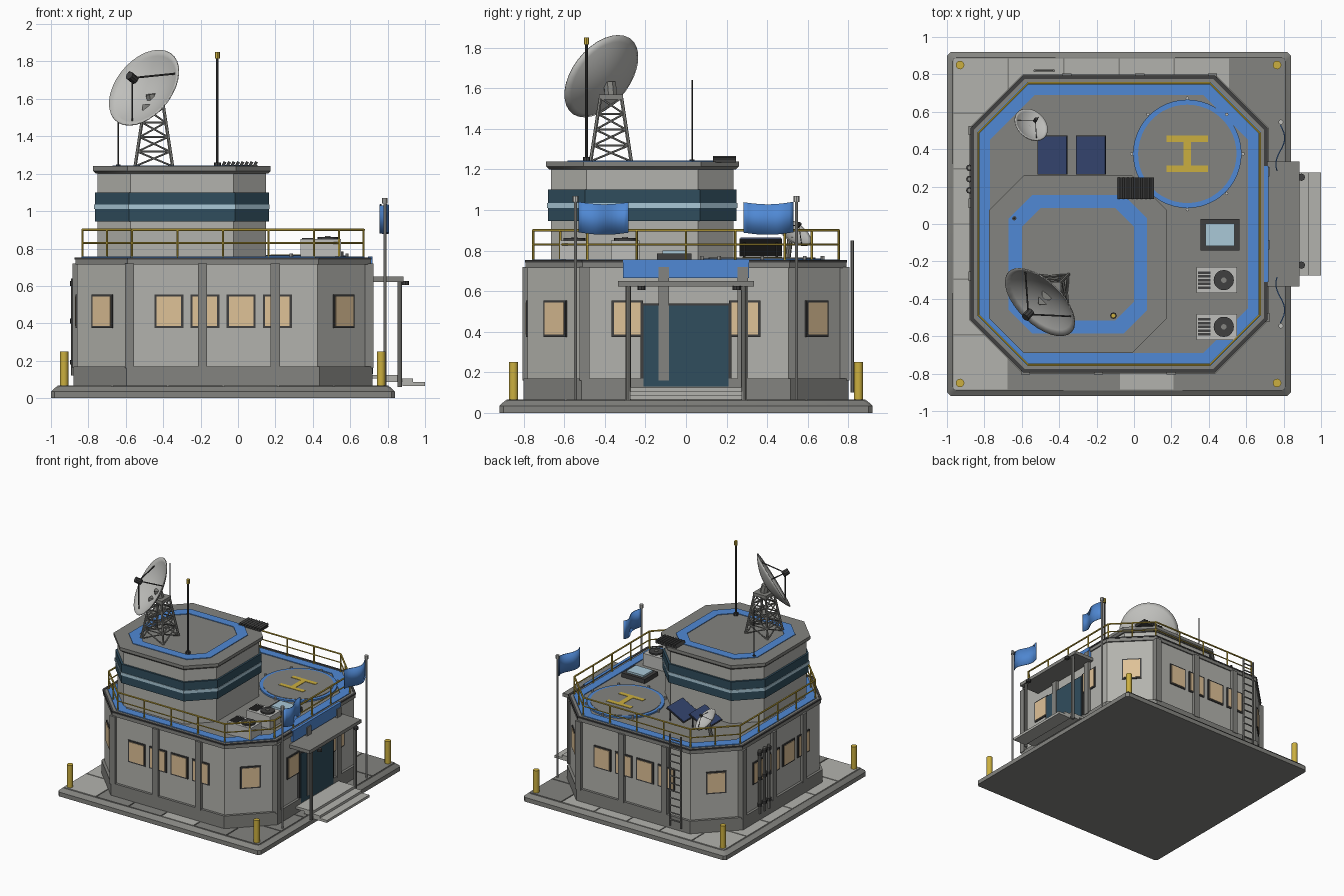
import bpy, bmesh, math
from mathutils import Vector, Matrix

default_cube = bpy.data.objects.get("Cube")
if default_cube:
    bpy.data.objects.remove(default_cube, do_unlink=True)


def material(name, red, green, blue):
    mat = bpy.data.materials.new(name)
    mat.use_nodes = True
    mat.diffuse_color = (red, green, blue, 1)
    mat.node_tree.nodes["Principled BSDF"].inputs["Base Color"].default_value = (red, green, blue, 1)
    return mat


WALL = material("light wall grey", .45, .45, .42)
CONCRETE = material("concrete grey", .23, .23, .215)
DARK = material("dark metal", .05, .05, .05)
YELLOW = material("safety yellow", .6, .43, .05)
BLUE = material("bright blue", .08, .25, .66)
TEAL = material("dark teal glass", .03, .075, .11)
GLASS = material("pale blue glass", .4, .58, .68)
AMBER = material("warm window", .74, .54, .31)
NAVY = material("solar navy", .035, .06, .16)
PALE = material("pale equipment grey", .52, .52, .5)


def finish(name, bm, mat, thickness=0):
    bmesh.ops.recalc_face_normals(bm, faces=bm.faces)
    mesh = bpy.data.meshes.new(name)
    bm.to_mesh(mesh)
    bm.free()
    mesh.materials.append(mat)
    mesh.shade_smooth()
    mesh.set_sharp_from_angle(angle=math.radians(32))
    obj = bpy.data.objects.new(name, mesh)
    bpy.context.collection.objects.link(obj)
    if thickness:
        solid = obj.modifiers.new("thickness", 'SOLIDIFY')
        solid.thickness = thickness
    return obj


def box(bm, center, size, turn=Matrix()):
    shape = Matrix.Translation(center) @ turn @ Matrix.Diagonal((*size, 1))
    bmesh.ops.create_cube(bm, size=1, matrix=shape)


def span(bm, xs, ys, zs):
    pairs = (xs, ys, zs)
    box(bm, [(a + b) / 2 for a, b in pairs], [b - a for a, b in pairs])


def rod(bm, start, end, radius, sides=8, tip=None):
    start, end = Vector(start), Vector(end)
    axis = end - start
    place = Matrix.Translation((start + end) / 2) @ axis.to_track_quat('Z', 'Y').to_matrix().to_4x4()
    bmesh.ops.create_cone(bm, cap_ends=True, segments=sides, radius1=radius,
                          radius2=radius if tip is None else tip, depth=axis.length, matrix=place)


def octagon(center, half, flat, z):
    corners = []
    for k in range(4):
        for point in ((half, -flat), (half, flat)):
            turned = Vector((*point, 0)) @ Matrix.Rotation(-k * math.pi / 2, 3, 'Z')
            corners.append((turned.x + center[0], turned.y + center[1], z))
    return corners


def loft(bm, loops, closed=False):
    rings = [[bm.verts.new(p) for p in loop] for loop in loops]
    pairs = list(zip(rings, rings[1:]))
    if closed:
        pairs.append((rings[-1], rings[0]))
    else:
        bm.faces.new(rings[0])
        bm.faces.new(rings[-1])
    for low, high in pairs:
        for i in range(len(low)):
            j = (i + 1) % len(low)
            bm.faces.new((low[i], low[j], high[j], high[i]))


def octagon_part(name, mat, center, profile, closed=False):
    bm = bmesh.new()
    loft(bm, [octagon(center, *step) for step in profile], closed)
    finish(name, bm, mat)


def octagon_band(name, mat, center, outer, inner, low, high):
    octagon_part(name, mat, center, [(*outer, low), (*outer, high), (*inner, high), (*inner, low)], True)


def part(name, mat, build, items, thickness=0):
    bm = bmesh.new()
    for item in items:
        build(bm, *item)
    return finish(name, bm, mat, thickness)


SITE = (-.08, 0)
TOWER = (-.3, -.215)

# Ground slab with paving
octagon_part("ground_slab", CONCRETE, SITE, [(.92, .9, 0), (.92, .9, .035), (.89, .87, .062)])
tiles = {True: [], False: []}
for i in range(6):
    for j in range(6):
        if i in (0, 5) or j in (0, 5):
            light = i == 0 or (j == 5 and i < 5) or (i, j) == (3, 0)
            tiles[light].append(((-.82 + .296 * i, -.74 + .296 * j, .063), (.288, .288, .008)))
part("light_paving", WALL, box, tiles[True])
part("dark_paving", CONCRETE, box, tiles[False])

# Main building shell
octagon_part("main_walls", WALL, SITE, [(.78, .505, .06), (.78, .505, .72)])
octagon_part("plinth", CONCRETE, SITE, [(.8, .515, .06), (.8, .515, .17)])
octagon_part("roof_cornice", CONCRETE, SITE, [(.79, .51, .715), (.79, .51, .75)])
octagon_band("cornice_edge", DARK, SITE, (.793, .512), (.775, .505), .742, .753)
octagon_band("roof_blue_band", BLUE, SITE, (.757, .495), (.69, .45), .748, .756)


# Wall features placed by face number, counter-clockwise from the entrance
def on_wall(bm, face, along, z, size, out=0):
    distance = .78 if face % 2 == 0 else .909
    turn = Matrix.Rotation(face * math.pi / 4, 4, 'Z')
    center = turn @ Vector((distance + out, along, z)) + Vector((*SITE, 0))
    box(bm, center, size, turn)


slots = [(face, 0) for face in range(1, 8, 2)]
for face in range(0, 8, 2):
    slots += [(face, a) for a in (-.29, -.097, .097, .29) if face or abs(a) > .2]
part("window_frames", DARK, on_wall, [(f, a, .465, (.016, .155, .18)) for f, a in slots])
part("window_panes", AMBER, on_wall, [(f, a, .465, (.016, .132, .157), .004) for f, a in slots])
part("pilasters", CONCRETE, on_wall,
     [(f, a, .44, (.05, .05, .56)) for f in range(0, 8, 2) for a in (-.5, -.11, .28)])

# Entrance
part("door_frame", DARK, on_wall, [(0, 0, .33, (.03, .45, .42))])
part("door", TEAL, on_wall, [(0, 0, .33, (.03, .42, .4), .006)])
part("canopy", CONCRETE, span, [((.69, .885), (-.335, .335), (.622, .65))])
part("canopy_posts", CONCRETE, rod, [((.865, y, .06), (.865, y, .63), .013) for y in (-.285, .285)])
part("canopy_lamps", DARK, rod, [((.895, y, .605), (.895, y, .625), .02) for y in (-.22, .25)])
part("entrance_steps", WALL, span, [((.7 + .09 * i, .87 + .065 * i), (-.275, .275),
                                     (.105 - .02 * i, .125 - .02 * i)) for i in range(3)])
part("entrance_blue_panel", BLUE, span, [((.695, .718), (-.31, .31), (.665, .757))])

# Flagpoles and waving flags
poles = [(.785, y) for y in (-.545, .545)]
part("flagpoles", PALE, rod, [((x, y, .06), (x, y, 1.05), .008) for x, y in poles])
part("flagpole_balls", PALE, rod, [((x, y, 1.04), (x, y, 1.07), .014) for x, y in poles])


def flag(bm, x, y):
    columns = []
    for i in range(13):
        t = i / 12
        wave = x + .024 * math.sin(t * 5.5)
        across = y - math.copysign(.015 + .245 * t, y)
        columns.append([bm.verts.new((wave, across, z - .012 * math.sin(t * 3))) for z in (.89, 1.04)])
    for a, b in zip(columns, columns[1:]):
        bm.faces.new((a[0], b[0], b[1], a[1]))


part("flags", BLUE, flag, poles, .006)

# Corner bollards
part("bollards", YELLOW, rod, [((x, y, .06), (x, y, .25), .023, 12)
                               for x in (-.93, .765) for y in (-.85, .85)])

# Roof railing
rail_top = [Vector(p) for p in octagon(SITE, .752, .487, .9)]
rods = []
for i, a in enumerate(rail_top):
    b = rail_top[(i + 1) % 8]
    parts = 4 if i % 2 == 0 else 2
    rods += [(a, b, .007, 6), (a - Vector((0, 0, .07)), b - Vector((0, 0, .07)), .005, 6)]
    for k in range(parts):
        top = a.lerp(b, k / parts)
        rods.append((top, top - Vector((0, 0, .155)), .006, 6))
part("roof_railing", YELLOW, rod, rods)

# Back ladder and side pipes
ladder = [((x, .82, .1), (x, .82, .85), .008, 6) for x in (-.53, -.43)]
ladder += [((-.53, .82, .15 + .06 * i), (-.43, .82, .15 + .06 * i), .006, 6) for i in range(12)]
part("ladder", CONCRETE, rod, ladder)
part("side_pipes", CONCRETE, rod, [((-.88, y, .12), (-.88, y, .64), .012) for y in (.18, .24, .3)])
part("pipe_clamps", DARK, rod, [((-.88, y, z), (-.88, y, z + .025), .018)
                                for y in (.18, .24, .3) for z in (.18, .4, .6)])

# Upper control tower
octagon_part("tower_walls", WALL, TOWER, [(.45, .275, .74), (.45, .275, 1.21)])
octagon_part("tower_window_band", TEAL, TOWER, [(.465, .284, .945), (.465, .284, 1.1)])
octagon_band("tower_light_strip", GLASS, TOWER, (.469, .286), (.46, .28), 1.01, 1.034)
octagon_part("tower_roof", CONCRETE, TOWER, [(.46, .28, 1.2), (.475, .29, 1.215), (.475, .29, 1.24)])
octagon_band("tower_blue_band", BLUE, TOWER, (.37, .245), (.3, .2), 1.235, 1.245)
part("tower_vent_slats", DARK, box, [((-.075 + .024 * i, .19, 1.252), (.016, .115, .026),
                                      Matrix.Rotation(.5, 4, 'Y')) for i in range(8)])
part("tower_vent_tray", DARK, span, [((-.085, .105), (.133, .247), (1.235, 1.246))])

# Masts
part("masts", DARK, rod, [((-.11, -.49, 1.23), (-.11, -.49, 1.82), .007),
                          ((-.11, -.49, 1.23), (-.11, -.49, 1.26), .018),
                          ((-.64, .03, 1.23), (-.64, .03, 1.64), .004),
                          ((-.64, .03, 1.23), (-.64, .03, 1.25), .012)])
part("mast_beacon", YELLOW, rod, [((-.11, -.49, 1.815), (-.11, -.49, 1.85), .013)])


# Lattice stand for the large dish
def stand(level, corner):
    half = .1 - .048 * level / 4
    angle = math.pi * (.25 + corner / 2)
    reach = half * math.sqrt(2)
    return Vector((-.45 + reach * math.cos(angle), -.37 + reach * math.sin(angle), 1.24 + .078 * level))


struts = []
for c in range(4):
    struts.append((stand(0, c), stand(4, c), .009, 6))
    for level in range(4):
        struts += [(stand(level, c), stand(level + 1, c + 1), .005, 6),
                   (stand(level, c + 1), stand(level + 1, c), .005, 6),
                   (stand(level + 1, c), stand(level + 1, c + 1), .005, 6)]
part("dish_stand", CONCRETE, rod, struts)
part("dish_platform", CONCRETE, span, [((-.51, -.39), (-.43, -.31), (1.545, 1.57))])


# Dishes: a parabolic bowl with a feed on three struts
def dish(name, center, normal, radius, depth, focus, foot):
    normal = Vector(normal).normalized()
    place = Matrix.Translation(center) @ normal.to_track_quat('Z', 'Y').to_matrix().to_4x4()
    bm = bmesh.new()
    profile = [bm.verts.new((radius * k / 8, 0, depth * ((k / 8) ** 2 - 1))) for k in range(9)]
    edges = [bm.edges.new(pair) for pair in zip(profile, profile[1:])]
    bmesh.ops.spin(bm, geom=profile + edges, cent=(0, 0, 0), axis=(0, 0, 1), angle=math.tau, steps=32)
    bmesh.ops.remove_doubles(bm, verts=bm.verts, dist=.0005)
    bm.transform(place)
    finish(name, bm, PALE, .006)
    feed = place @ Vector((0, 0, focus))
    arms = []
    for k in range(3):
        turn = Matrix.Rotation(k * math.tau / 3 + .5, 4, 'Z')
        arms.append((place @ turn @ Vector((radius * .85, 0, -depth * .25)), feed, radius * .022, 6))
    arms.append((feed - normal * radius * .1, feed + normal * radius * .12, radius * .1, 10))
    part(name + "_feed", DARK, rod, arms)
    part(name + "_mount", CONCRETE, rod, [(foot, place @ Vector((0, 0, -depth)), radius * .14)])


dish("large_dish", (-.505, -.42, 1.662), (-.6, -.63, .5), .231, .07, .1, (-.45, -.37, 1.56))
dish("small_dish", (-.55, .53, .89), (.45, .5, .72), .1, .03, .05, (-.58, .5, .75))

# Helipad
PAD = Vector((.285, .375, .748))
UP = Vector((0, 0, 1))
part("helipad_ring", BLUE, rod, [(PAD, PAD + UP * .014, .29, 48)])
part("helipad_disc", CONCRETE, rod, [(PAD, PAD + UP * .017, .263, 48)])
part("helipad_marking", YELLOW, box, [(PAD + Vector((0, y, .016)), size) for y, size in
                                      ((-.08, (.22, .034, .008)), (.08, (.22, .034, .008)),
                                       (0, (.042, .14, .008)))])
lights = [PAD + Vector((.298 * math.cos(k * math.pi / 4), .298 * math.sin(k * math.pi / 4), 0)) for k in range(8)]
part("helipad_lights", PALE, rod, [(p, p + UP * .025, .009) for p in lights])

# Solar panels
tilt = Matrix.Rotation(-.48, 4, 'Y')
panels = [(x, .368) for x in (-.435, -.23)]
part("solar_panels", NAVY, box, [((x, y, .822), (.172, .2, .008), tilt) for x, y in panels])
part("solar_frames", DARK, box, [((x, y, .816), (.178, .208, .008), tilt) for x, y in panels])
part("solar_legs", DARK, rod, [((x + .06, y + s, .745), (x + .06, y + s, .84), .006)
                               for x, y in panels for s in (-.08, .08)])

# Skylight
part("skylight_frame", DARK, span, [((.355, .565), (-.142, .028), (.745, .785))])
part("skylight_glass", GLASS, span, [((.383, .537), (-.117, .003), (.75, .8))])

# Rooftop cooling units
units = (-.3, -.55)
part("cooling_units", PALE, span, [((.335, .55), (y - .07, y + .07), (.745, .85)) for y in units])
part("cooling_fans", DARK, rod, [((.48, y, .84), (.48, y, .862), .054, 20) for y in units])
part("cooling_fan_hubs", CONCRETE, rod, [((.48, y, .85), (.48, y, .867), .015, 12) for y in units])
part("cooling_louvres", DARK, span, [((.342, .41), (y + .02 * k - .007, y + .02 * k + .007), (.84, .857))
                                     for y in units for k in range(-2, 3)])
